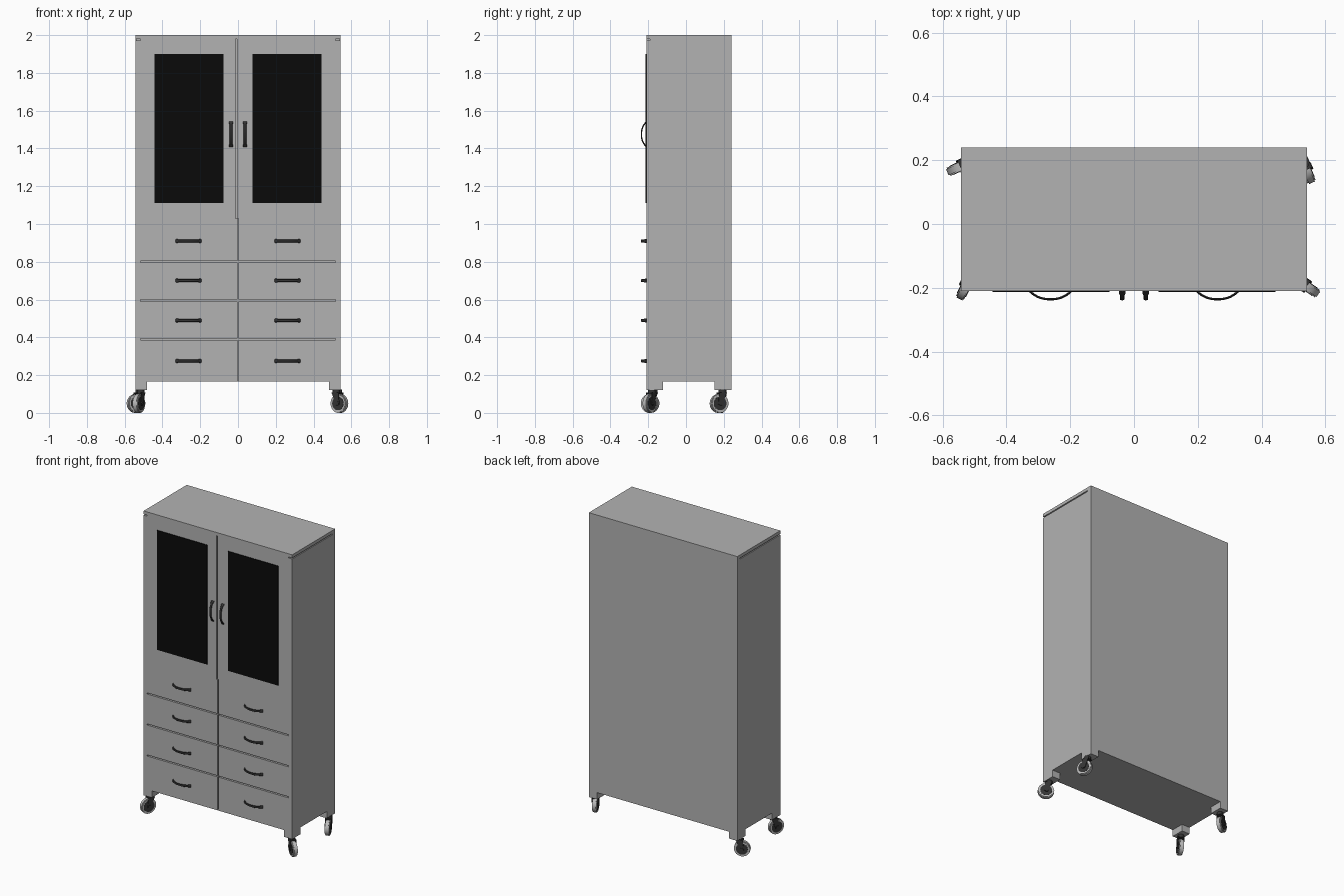
import bpy, bmesh
from math import pi, sin, cos, atan2
from mathutils import Matrix, Vector

if "Cube" in bpy.data.objects:
    bpy.data.objects.remove(bpy.data.objects["Cube"])


def material(name, value):
    m = bpy.data.materials.new(name)
    m.use_nodes = True
    color = (value, value, value, 1)
    m.diffuse_color = color
    m.node_tree.nodes["Principled BSDF"].inputs["Base Color"].default_value = color
    return m


GREY = material("grey metal", 0.45)
DARK = material("dark metal", 0.035)
GLASS = material("black glass", 0.003)
TYRE = material("light grey rubber", 0.5)


def finish(name, bm, mat, matrix=None, smooth=False):
    bmesh.ops.recalc_face_normals(bm, faces=bm.faces)
    mesh = bpy.data.meshes.new(name)
    bm.to_mesh(mesh)
    bm.free()
    mesh.materials.append(mat)
    ob = bpy.data.objects.new(name, mesh)
    bpy.context.collection.objects.link(ob)
    if matrix:
        ob.matrix_world = matrix
    if smooth:
        bpy.ops.object.select_all(action='DESELECT')
        ob.select_set(True)
        bpy.context.view_layer.objects.active = ob
        bpy.ops.object.shade_smooth_by_angle()
    return ob


def box(name, x, y, z, mat=GREY, matrix=None):
    bm = bmesh.new()
    bmesh.ops.create_cube(bm, size=1)
    for v in bm.verts:
        for i, (a, b) in enumerate((x, y, z)):
            v.co[i] = a if v.co[i] < 0 else b
    return finish(name, bm, mat, matrix)


def cylinder(name, radius, depth, mat, matrix, bevel=0):
    bm = bmesh.new()
    bmesh.ops.create_cone(bm, cap_ends=True, segments=32, radius1=radius,
                          radius2=radius, depth=depth)
    if bevel:
        rims = [e for e in bm.edges if abs(e.verts[0].co.z - e.verts[1].co.z) < 1e-5]
        bmesh.ops.bevel(bm, geom=rims, offset=bevel, segments=2, affect='EDGES')
    return finish(name, bm, mat, matrix, smooth=True)


# Main dimensions
W, FRONT, BACK = 0.543, -0.21, 0.24
BASE, TOP, FOOT = 0.165, 2.0, 0.12
INNER = 0.517      # inner edge of the side frames
LID = 1.979

# Cabinet carcass
box("carcass_core", (-W + 0.006, W - 0.006), (-0.19, 0.22), (BASE, LID))
box("back_panel", (-W, W), (0.21, BACK), (BASE, LID))
box("top_lid", (-W, W), (FRONT, BACK), (LID, TOP))
box("bottom_panel", (-W, W), (FRONT, BACK), (BASE, BASE + 0.006))
for s, side in ((-1, "right"), (1, "left")):
    box(f"{side}_side_panel", sorted((s * W, s * INNER)), (FRONT, 0.21), (BASE, LID - 0.007))

# Doors with glass panes
DOOR_BOTTOM = 1.03
for s, side in ((-1, "right"), (1, "left")):
    gap = 0.012 if s < 0 else -0.004
    box(f"{side}_door", sorted((s * INNER, s * gap)), (FRONT, -0.185), (DOOR_BOTTOM, LID))
    box(f"{side}_door_glass", sorted((s * 0.077, s * 0.443)), (FRONT - 0.004, FRONT + 0.002),
        (1.11, 1.90), GLASS)

# Two columns of four drawers
levels = (BASE, 0.39, 0.595, 0.80, DOOR_BOTTOM)
for i in range(4):
    low = levels[i] + (0.004 if i else 0)
    high = levels[i + 1] - (0.004 if i < 3 else 0)
    for s, side in ((-1, "right"), (1, "left")):
        box(f"{side}_drawer_{i + 1}", sorted((s * INNER, s * 0.003)), (FRONT, -0.185), (low, high))


# Bowed strap handle, wider at both ends
def handle(name, matrix, half=0.066, rise=0.026, steps=16):
    bm = bmesh.new()
    rings = []
    for i in range(steps + 1):
        t = -1 + 2 * i / steps
        width = 0.0105 if abs(t) > 0.8 else 0.0075
        mid = Vector((half * t, -rise * (1 - abs(t) ** 2.4), 0))
        slope = rise * 2.4 * abs(t) ** 1.4 * (1 if t > 0 else -1) / half
        normal = Vector((slope, -1, 0)).normalized()
        rings.append([bm.verts.new(mid + normal * (0.0035 * sin(a)) + Vector((0, 0, width * cos(a))))
                      for a in (k * pi / 4 for k in range(8))])
    for a, b in zip(rings, rings[1:]):
        for k in range(8):
            bm.faces.new((a[k], a[k - 1], b[k - 1], b[k]))
    bm.faces.new(rings[0])
    bm.faces.new(rings[-1])
    finish(name, bm, DARK, matrix, smooth=True)


for s, side in ((-1, "right"), (1, "left")):
    for i, z in enumerate((0.275, 0.49, 0.70, 0.91)):
        handle(f"{side}_drawer_handle_{i + 1}", Matrix.Translation((s * 0.262, FRONT, z)))
    handle(f"{side}_door_handle",
           Matrix.Translation((s * 0.037, FRONT, 1.475)) @ Matrix.Rotation(pi / 2, 4, 'Y'))

# Corner feet
for sx, side in ((-1, "right"), (1, "left")):
    xs = sorted((sx * W, sx * (W - 0.06)))
    box(f"front_{side}_foot", xs, (FRONT, FRONT + 0.088), (FOOT, BASE))
    box(f"back_{side}_foot", xs, (BACK - 0.088, BACK), (FOOT, BASE))


# Swivel caster: local +x points along the trail, origin under the pivot
def caster(name, x, y, dx, dy):
    m = Matrix.Translation((x, y, 0)) @ Matrix.Rotation(atan2(dy, dx), 4, 'Z')
    axle = m @ Matrix.Translation((0, 0, 0.05)) @ Matrix.Rotation(pi / 2, 4, 'X')
    cylinder(name + "_tyre", 0.05, 0.028, TYRE, axle, 0.004)
    cylinder(name + "_hub", 0.036, 0.031, DARK, axle)
    cylinder(name + "_axle", 0.01, 0.044, DARK, axle)
    cylinder(name + "_swivel", 0.02, 0.022, DARK, m @ Matrix.Translation((-0.02, 0, 0.112)))
    box(name + "_fork_bridge", (-0.036, 0.006), (-0.02, 0.02), (0.102, 0.108), DARK, m)
    # Fork arms lean from the bridge to the axle
    for s in (-1, 1):
        bm = bmesh.new()
        outline = [(-0.036, 0.108), (0.006, 0.108), (0.012, 0.045), (-0.010, 0.040)]
        face = bm.faces.new([bm.verts.new((a, s * 0.016, b)) for a, b in outline])
        side = bmesh.ops.extrude_face_region(bm, geom=[face])["geom"]
        bmesh.ops.translate(bm, vec=(0, s * 0.004, 0),
                            verts=[v for v in side if isinstance(v, bmesh.types.BMVert)])
        finish(f"{name}_fork_arm_{'a' if s < 0 else 'b'}", bm, DARK, m)


caster("front_right_caster", -0.525, -0.19, -0.45, -0.9)
caster("back_right_caster", -0.54, 0.183, -0.9, -0.42)
caster("front_left_caster", 0.537, -0.192, 0.82, -0.57)
caster("back_left_caster", 0.538, 0.175, 0.4, -0.9)
